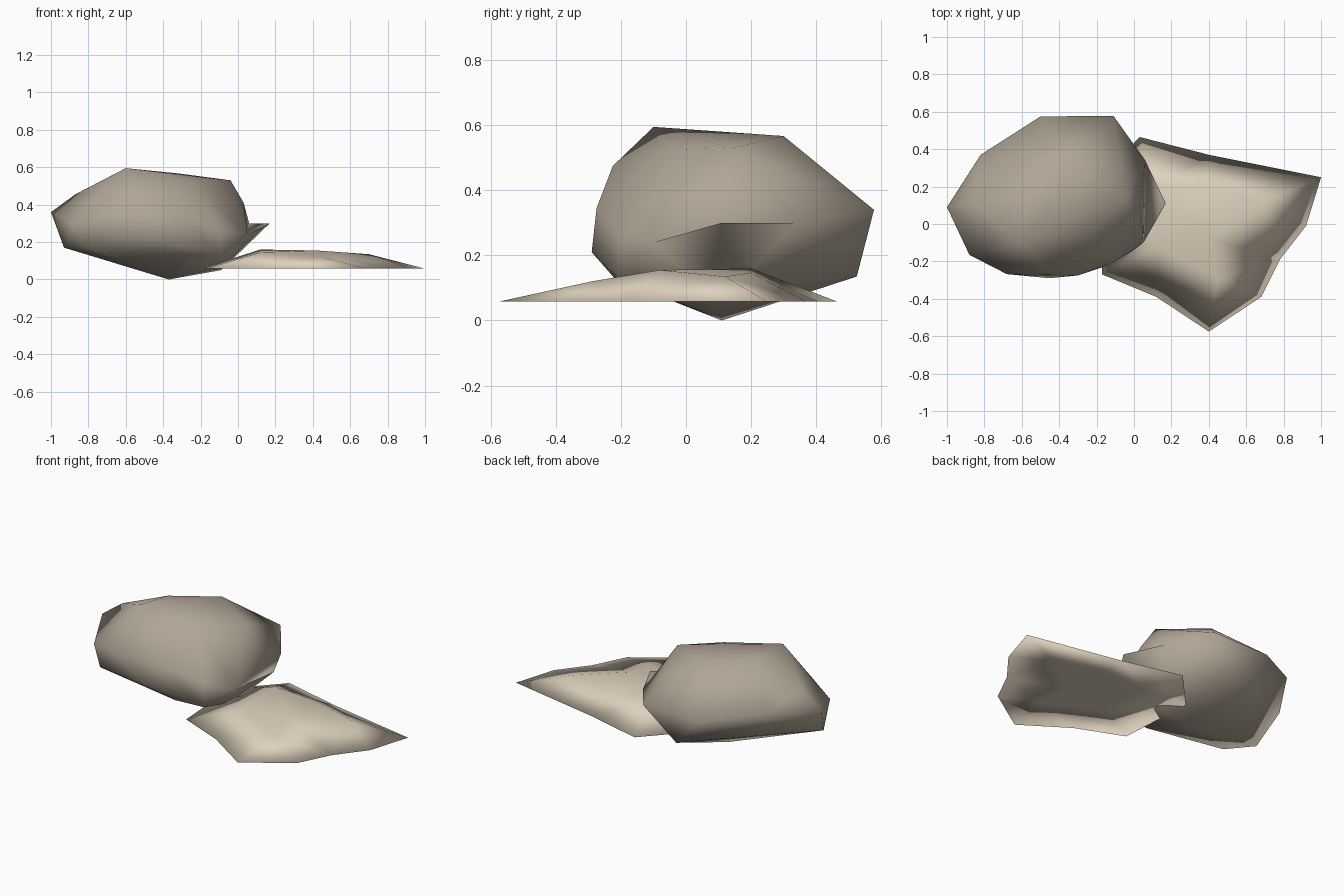
import bpy, bmesh, math
from mathutils import Vector
from mathutils.geometry import delaunay_2d_cdt

if "Cube" in bpy.data.objects:
    bpy.data.objects.remove(bpy.data.objects["Cube"])


def material(name, color):
    m = bpy.data.materials.new(name)
    m.diffuse_color = (*color, 1)
    m.use_nodes = True
    m.node_tree.nodes["Principled BSDF"].inputs["Base Color"].default_value = m.diffuse_color
    return m


def finish(bm, name, mat, angle):
    bmesh.ops.recalc_face_normals(bm, faces=bm.faces[:])
    mesh = bpy.data.meshes.new(name)
    bm.to_mesh(mesh)
    bm.free()
    obj = bpy.data.objects.new(name, mesh)
    bpy.context.collection.objects.link(obj)
    mesh.materials.append(mat)
    bpy.ops.object.select_all(action='DESELECT')
    obj.select_set(True)
    bpy.context.view_layer.objects.active = obj
    bpy.ops.object.shade_smooth_by_angle(angle=math.radians(angle))


# Boulder: faceted hull around its widest belt, crown and underside
belt = [(-1, .09, .36), (-.82, .37, .4), (-.5, .575, .34), (-.11, .578, .34),
        (.06, .34, .3), (.05, -.1, .24), (-.1, -.2, .27),
        (-.3, -.275, .345), (-.68, -.268, .345), (-.45, -.29, .21), (-.88, -.165, .3)]
crown = [(-.6, -.1, .595), (-.23, -.05, .525), (-.04, .14, .53), (-.57, .12, .575),
         (-.32, .3, .567), (-.87, .1, .455), (-.5, -.225, .475), (.03, .1, .41)]
underside = [(-.37, .11, 0), (-.93, -.03, .17), (-.09, .1, .05), (-.3, .525, .135),
             (-.09, -.205, .13), (-.82, -.19, .18), (-.28, -.22, .13)]
bm = bmesh.new()
for p in belt + crown + underside:
    bm.verts.new(p)
bmesh.ops.convex_hull(bm, input=bm.verts[:])
loose = [v for v in bm.verts if not v.link_faces]
bmesh.ops.delete(bm, geom=loose, context='VERTS')

# Pointed nub pulled out of the boulder's right side
bm.normal_update()
side = [f for f in bm.faces if f.normal.x > .3 and f.calc_center_median().x > 0]
if side:
    nub = max(side, key=lambda f: f.normal.x * f.calc_area())
    tip = bmesh.ops.poke(bm, faces=[nub])["verts"][0]
    tip.co = (.17, .11, .30)
finish(bm, "boulder", material("grey brown stone", (.434, .381, .305)), 100)

# Sand mound: flat outline with a low humped top, closed underneath
BASE = .058
rim = [(-.17, -.27), (.12, -.39), (.4, -.575), (.68, -.39), (.78, -.19),
       (.92, -.01), (1, .25), (.4, .37), (.03, .465), (-.2, .22)]
humps = [(.12, .2, .16), (.42, -.08, .155), (.7, .12, .135), (.45, -.29, .12),
         (.12, -.12, .145), (.4, .2, .147)]
n = len(rim)
flat = [Vector(p) for p in rim] + [Vector(p[:2]) for p in humps]
heights = [BASE] * n + [p[2] for p in humps]
edges = [(i, (i + 1) % n) for i in range(n)]
pts, _, tris, origin, _, _ = delaunay_2d_cdt(flat, edges, [list(range(n))], 1, 1e-5)
bm = bmesh.new()
top = [bm.verts.new((p.x, p.y, heights[o[0]])) for p, o in zip(pts, origin)]
under = [v if o[0] < n else bm.verts.new((v.co.x, v.co.y, BASE))
         for v, o in zip(top, origin)]
for t in tris:
    bm.faces.new([top[i] for i in t])
    if any(under[i] is not top[i] for i in t):
        bm.faces.new([under[i] for i in reversed(t)])
finish(bm, "sand_mound", material("pale sand", (.73, .64, .51)), 180)
